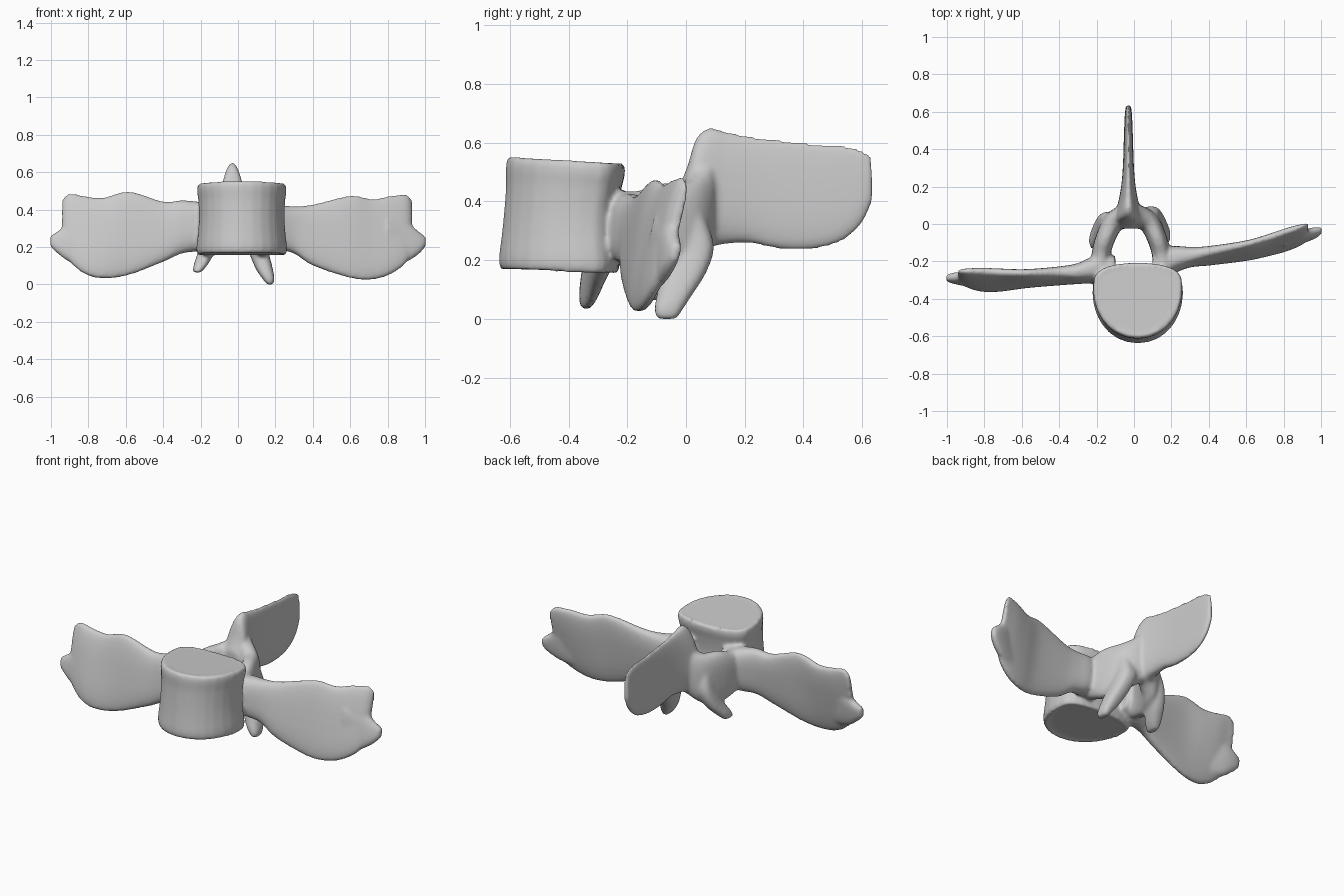
import bpy, bmesh, math
from mathutils import Vector

bm = bmesh.new()
N = 28


def spow(v, p):
    return math.copysign(abs(v) ** p, v)


def oval(t, p=0.75):
    return spow(math.cos(t), p), spow(math.sin(t), p)


def d_shape(t):
    s = math.sin(t)
    return spow(math.cos(t), 0.95), (s if s < 0 else 0.52 * s ** 0.55)


def smooth_path(rows, steps=5):
    """Catmull-Rom interpolation of rows of numbers."""
    out = []
    for i in range(len(rows) - 1):
        p = [rows[max(0, min(len(rows) - 1, i + k))] for k in (-1, 0, 1, 2)]
        for s in range(steps):
            t = s / steps
            out.append([b + 0.5 * t * (c - a + t * (2*a - 5*b + 4*c - d + t * (3*(b - c) + d - a)))
                        for a, b, c, d in zip(*p)])
    return out + [list(rows[-1])]


def loft(sections, shape=oval):
    """Skin rings given as (centre, half axis u, half axis v)."""
    rings = []
    for c, u, v in sections:
        ring = []
        for k in range(N):
            a, b = shape(2 * math.pi * k / N)
            ring.append(bm.verts.new(c + u * a + v * b))
        rings.append(ring)
    faces = [bm.faces.new(rings[0]), bm.faces.new(rings[-1][::-1])]
    for r, q in zip(rings, rings[1:]):
        for k in range(N):
            j = (k + 1) % N
            faces.append(bm.faces.new((r[k], r[j], q[j], q[k])))
    bmesh.ops.recalc_face_normals(bm, faces=faces)


def blade(rows):
    """Upright slab: rows of x, y top, z top, y bottom, z bottom, half thickness."""
    secs = []
    for x, yt, zt, yb, zb, h in smooth_path(rows):
        top, bot = Vector((x, yt, zt)), Vector((x, yb, zb))
        v = (top - bot) / 2
        secs.append(((top + bot) / 2, v.cross(Vector((1, 0, 0))).normalized() * h, v))
    loft(secs)


def stalk(rows):
    """Tube along z: rows of x, y, z, half width x, half depth y."""
    loft([(Vector(r[:3]), Vector((r[3], 0, 0)), Vector((0, r[4], 0))) for r in smooth_path(rows)])


# Vertebral body: z, scale, y shift, tilt of the end plates
body = [(.165, .88, -.006, -.012), (.156, .95, -.008, -.012), (.165, .985, -.009, -.012),
        (.20, 1.0, -.007, -.012), (.29, .96, -.008, 0), (.37, .945, -.004, 0),
        (.45, .96, .006, -.006), (.49, .985, .012, -.012), (.52, .985, .014, -.015),
        (.538, .95, .014, -.014), (.534, .88, .014, -.014)]
loft([(Vector((.02, -.36 + dy, z)), Vector((.242 * s, 0, 0)), Vector((0, .27 * s, tilt)))
      for z, s, dy, tilt in smooth_path(body, 3)], d_shape)

# Transverse processes, swept back on the right, nearly straight on the left
blade([(.10, -.22, .42, -.22, .22, .06), (.20, -.185, .425, -.20, .19, .072),
       (.30, -.165, .418, -.19, .165, .052), (.40, -.145, .427, -.195, .10, .042),
       (.60, -.105, .475, -.18, .033, .034), (.72, -.07, .457, -.155, .025, .035),
       (.82, -.035, .475, -.13, .055, .034), (.90, -.01, .48, -.10, .115, .026),
       (.93, 0, .45, -.07, .19, .016)])
blade([(-.10, -.23, .42, -.23, .22, .06), (-.20, -.23, .44, -.25, .18, .072),
       (-.30, -.25, .45, -.28, .165, .052), (-.40, -.255, .443, -.30, .12, .042),
       (-.58, -.26, .497, -.325, .05, .034), (-.72, -.255, .465, -.345, .03, .036),
       (-.82, -.25, .472, -.345, .055, .035), (-.90, -.25, .487, -.325, .12, .026),
       (-.94, -.25, .455, -.30, .19, .016)])

# Pointed lobes at the process tips
blade([(.80, -.09, .36, -.11, .10, .028), (.90, -.05, .335, -.085, .12, .030),
       (.97, -.035, .28, -.06, .165, .026), (1.005, -.03, .255, -.04, .205, .016)])
blade([(-.80, -.29, .36, -.32, .10, .028), (-.90, -.28, .325, -.31, .12, .032),
       (-.97, -.28, .28, -.30, .17, .026), (-1.005, -.285, .26, -.295, .205, .016)])

# Neural arch arms: distance from the arch axis, y, z bottom, z top, half width
arm = smooth_path([(.17, -.26, .20, .44, .05), (.162, -.17, .17, .435, .05),
                   (.143, -.09, .15, .46, .052), (.098, .005, .17, .47, .056),
                   (.035, .045, .22, .52, .058), (.0, .07, .24, .56, .04)])
for side in (-1, 1):
    secs = []
    for i, (x, y, z0, z1, h) in enumerate(arm):
        a, b = arm[max(0, i - 1)], arm[min(len(arm) - 1, i + 1)]
        across = Vector((b[1] - a[1], -(b[0] - a[0]), 0)).normalized()
        across.x *= side
        secs.append((Vector((side * x - .015, y, (z0 + z1) / 2)), across * h,
                     Vector((0, 0, (z1 - z0) / 2))))
    loft(secs)

# Lower articular processes
stalk([(.08, .01, .36, .05, .05), (.09, .025, .25, .055, .07), (.115, -.005, .16, .052, .075),
       (.142, -.04, .08, .045, .06), (.163, -.06, .03, .032, .048), (.172, -.065, .0, .018, .035)])
stalk([(-.12, .0, .36, .05, .05), (-.14, .005, .26, .052, .06), (-.17, -.025, .17, .045, .06),
       (-.202, -.075, .10, .036, .05), (-.22, -.10, .063, .02, .036)])

# Spinous process: y, z bottom, z top, half thickness
spine = [(-.025, .32, .45, .07), (.005, .28, .52, .078), (.035, .24, .615, .075), (.08, .245, .65, .06),
         (.14, .255, .637, .046), (.22, .258, .622, .034), (.32, .238, .61, .027), (.45, .24, .597, .023),
         (.54, .27, .59, .02), (.60, .325, .575, .017), (.635, .40, .55, .012)]


def ridge(t):
    a, b = oval(t, .8)
    return a * (1 - .3 * b), b


loft([(Vector((-.03, y, (z0 + z1) / 2)), Vector((h, 0, 0)), Vector((0, 0, (z1 - z0) / 2)))
      for y, z0, z1, h in smooth_path(spine)], ridge)

# Fuse everything into one bone
mesh = bpy.data.meshes.new("vertebra")
bm.to_mesh(mesh)
bm.free()
bone = bpy.data.objects.new("vertebra", mesh)
bpy.context.collection.objects.link(bone)
fuse = bone.modifiers.new("fuse", 'REMESH')
fuse.mode = 'VOXEL'
fuse.voxel_size = 0.01
fuse.use_smooth_shade = True
soften = bone.modifiers.new("soften", 'SMOOTH')
soften.factor = 0.5
soften.iterations = 8
